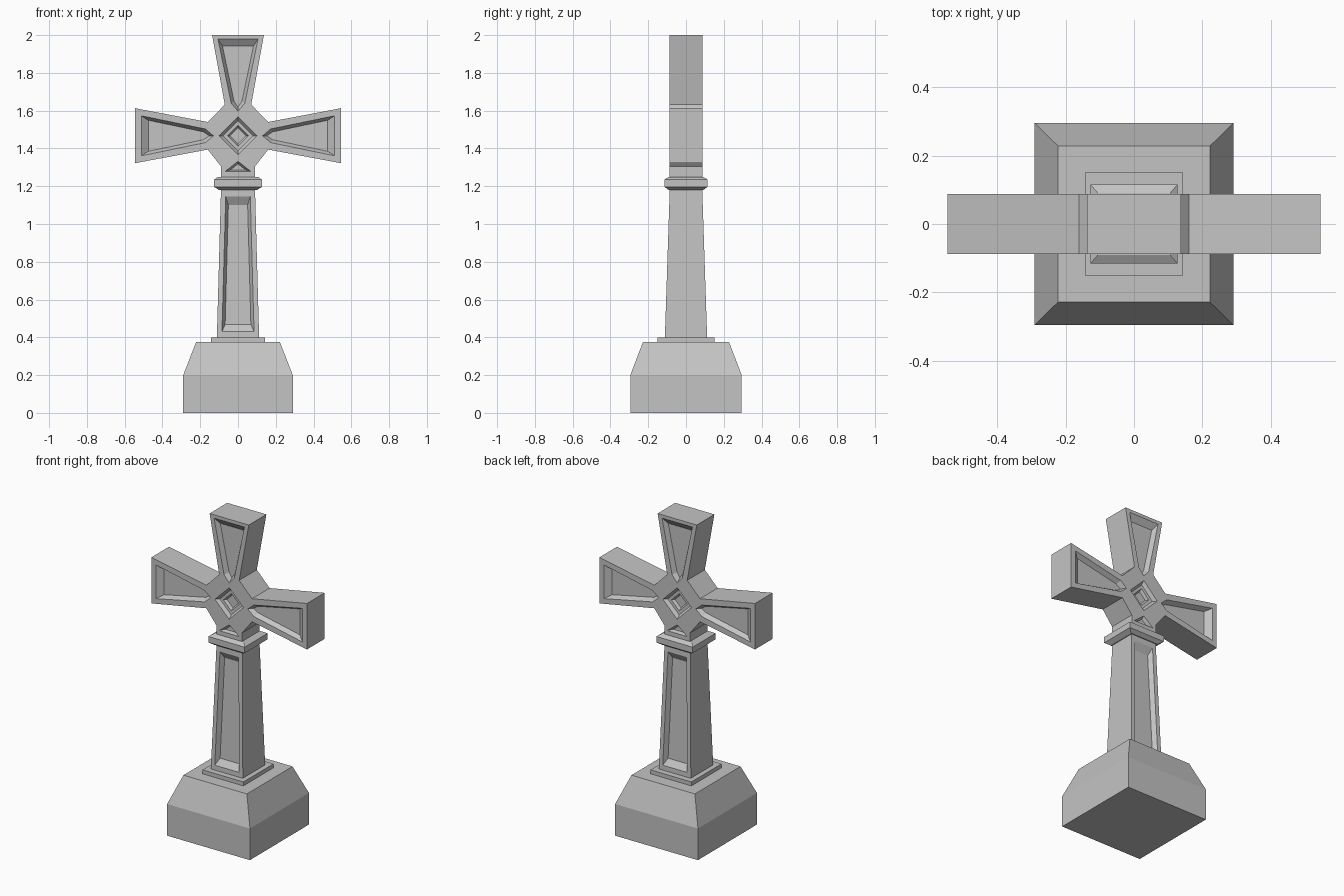
import bpy, bmesh

cube = bpy.data.objects.get("Cube")
if cube:
    bpy.data.objects.remove(cube, do_unlink=True)

stone = bpy.data.materials.new("grey stone")
stone.use_nodes = True
GREY = (0.55, 0.55, 0.55, 1)
stone.diffuse_color = GREY
stone.node_tree.nodes["Principled BSDF"].inputs["Base Color"].default_value = GREY


def loft(name, rings):
    """Closed flat-faced solid through rings of equal point count."""
    bm = bmesh.new()
    loops = [[bm.verts.new(p) for p in ring] for ring in rings]
    n = len(loops[0])
    for a, b in zip(loops, loops[1:]):
        for i in range(n):
            j = (i + 1) % n
            bm.faces.new((a[i], a[j], b[j], b[i]))
    bm.faces.new(loops[0][::-1])
    bm.faces.new(loops[-1])
    bmesh.ops.recalc_face_normals(bm, faces=bm.faces)
    mesh = bpy.data.meshes.new(name)
    bm.to_mesh(mesh)
    bm.free()
    mesh.materials.append(stone)
    obj = bpy.data.objects.new(name, mesh)
    bpy.context.collection.objects.link(obj)
    return obj


def block(name, levels):
    """Rectangular stack; each level is (z, half width, half depth)."""
    return loft(name, [[(-x, -y, z), (x, -y, z), (x, y, z), (-x, y, z)]
                       for z, x, y in levels])


def carve(target, steps, face):
    """Sink a panel into front and back; steps are (depth, outline)."""
    steps = [(-0.03, steps[0][1])] + steps
    for side in (-1, 1):
        cutter = loft("panel_cutter", [[(x, side * (face(z) - d), z) for x, z in outline]
                                       for d, outline in steps])
        cutter.hide_render = True
        mod = target.modifiers.new("panel", "BOOLEAN")
        mod.operation = "DIFFERENCE"
        mod.solver = "EXACT"
        mod.object = cutter
        bpy.ops.object.select_all(action="DESELECT")
        bpy.context.view_layer.objects.active = target
        target.select_set(True)
        bpy.ops.object.modifier_apply(modifier=mod.name)
        bpy.data.objects.remove(cutter, do_unlink=True)


# Stepped foot and collar
block("base", [(0, .29, .295), (.2, .29, .295), (.375, .222, .228)])
block("plinth", [(.37, .143, .15), (.4, .143, .15)])
block("collar", [(1.18, .1, .092), (1.197, .127, .115),
                 (1.235, .127, .115), (1.25, .105, .09)])

# Tapered shaft with a sunken panel
shaft = block("shaft", [(.395, .112, .112), (1.185, .09, .086)])
carve(shaft, [(0, [(-.085, .43), (.085, .43), (.065, 1.145), (-.065, 1.145)]),
              (.028, [(-.068, .468), (.068, .468), (.051, 1.1), (-.051, 1.1)])],
      lambda z: .112 - (z - .395) * .026 / .79)

# Flared cross head
CENTRE, HALF = 1.467, .088
right = [(.09, 1.24), (.09, 1.305), (.16, 1.394), (.545, 1.322),
         (.545, 1.613), (.16, 1.54), (.07, 1.632), (.137, 2)]
outline = right + [(-x, z) for x, z in reversed(right)]
cross = loft("cross_head", [[(x, y, z) for x, z in outline] for y in (-HALF, HALF)])


def flat(z):
    return HALF


def arm_panel(end, end_half, neck, neck_half, tip, turn):
    pts = [(end, -end_half), (end, end_half), (neck, neck_half),
           (tip, 0), (neck, -neck_half)]
    return [(x, CENTRE + z) for x, z in map(turn, pts)]


# Arm panels: left, right and top
for turn in (lambda p: p, lambda p: (-p[0], p[1]), lambda p: (p[1], p[0])):
    carve(cross, [(0, arm_panel(.512, .106, .172, .036, .13, turn)),
                  (.028, arm_panel(.475, .082, .184, .021, .152, turn))], flat)


def diamond(r):
    return [(r, CENTRE), (0, CENTRE + r), (-r, CENTRE), (0, CENTRE - r)]


# Stepped diamond at the crossing
carve(cross, [(0, diamond(.1)), (.02, diamond(.08)),
              (.021, diamond(.055)), (.038, diamond(.042))], flat)

# Small triangle below it
carve(cross, [(0, [(-.07, 1.277), (.07, 1.277), (0, 1.332)]),
              (.02, [(-.042, 1.285), (.042, 1.285), (0, 1.318)])], flat)
